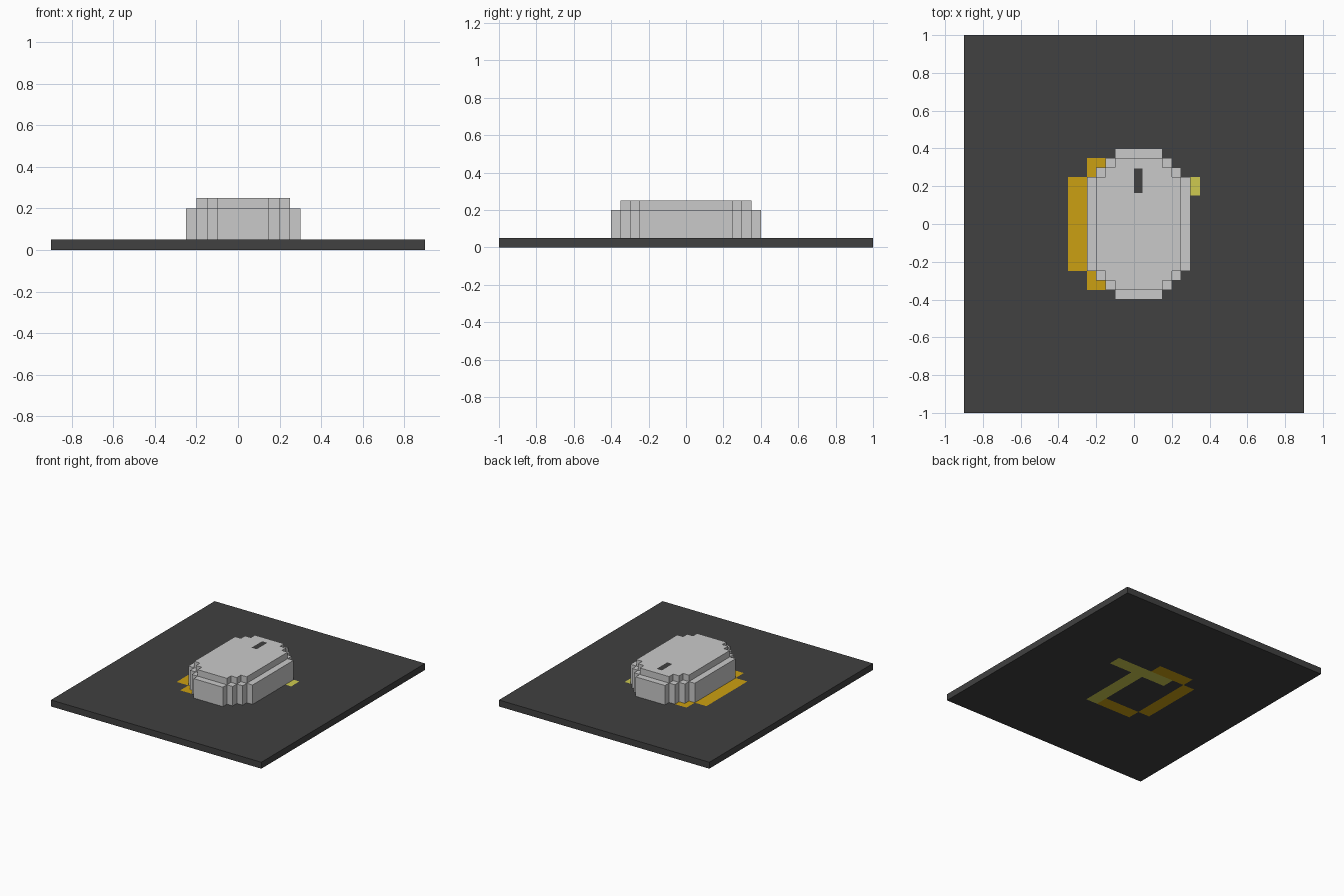
import bpy, bmesh
from mathutils import Vector

if "Cube" in bpy.data.objects:
    bpy.data.objects.remove(bpy.data.objects["Cube"])


def material(name, rgb):
    m = bpy.data.materials.new(name)
    m.diffuse_color = (*rgb, 1)
    m.use_nodes = True
    m.node_tree.nodes["Principled BSDF"].inputs["Base Color"].default_value = m.diffuse_color
    return m


GREY = material("light grey", (0.59, 0.59, 0.59))
DARK = material("charcoal", (0.052, 0.052, 0.052))
ORANGE = material("amber", (0.60, 0.35, 0.006))
YELLOW = material("pale yellow", (0.62, 0.59, 0.08))


def prism(name, outline, z0, z1, mats, inlays=()):
    """Extrude an outline; inlays are (material index, x0, x1, y0, y1) cut into the flat faces."""
    bm = bmesh.new()
    base = bm.faces.new([bm.verts.new((x, y, z0)) for x, y in outline])
    top = bmesh.ops.extrude_face_region(bm, geom=[base], use_keep_orig=True)["geom"]
    bmesh.ops.translate(bm, vec=(0, 0, z1 - z0),
                        verts=[g for g in top if isinstance(g, bmesh.types.BMVert)])
    bmesh.ops.recalc_face_normals(bm, faces=bm.faces)
    # cut along every inlay edge, then colour by rectangle
    xs = {v for r in inlays for v in r[1:3]}
    ys = {v for r in inlays for v in r[3:5]}
    cuts = [((x, 0, 0), (1, 0, 0)) for x in xs] + [((0, y, 0), (0, 1, 0)) for y in ys]
    for co, no in cuts:
        bmesh.ops.bisect_plane(bm, geom=bm.verts[:] + bm.edges[:] + bm.faces[:],
                               plane_co=Vector(co), plane_no=Vector(no))
    for f in bm.faces:
        c = f.calc_center_median()
        if abs(f.normal.z) > 0.5:
            for i, x0, x1, y0, y1 in inlays:
                if x0 < c.x < x1 and y0 < c.y < y1:
                    f.material_index = i
    mesh = bpy.data.meshes.new(name)
    bm.to_mesh(mesh)
    bm.free()
    for m in mats:
        mesh.materials.append(m)
    ob = bpy.data.objects.new(name, mesh)
    bpy.context.collection.objects.link(ob)
    return ob


def stepped_oval(cx, half_x, half_y, step=0.05, corners=3):
    """Rectangle whose corners are cut away in square stair steps."""
    quarter = []
    for k in range(corners + 1):
        x, y = half_x - k * step, half_y - (corners - k) * step
        quarter.append((x, y))
        if k < corners:
            quarter.append((x - step, y))
    pts = []
    for sx, sy in ((1, 1), (-1, 1), (-1, -1), (1, -1)):
        q = [(cx + sx * x, sy * y) for x, y in quarter]
        pts += q if sx * sy > 0 else q[::-1]
    return pts


# floor slab with coloured inlays showing on both faces
prism("floor_slab", [(-0.9, -1), (0.9, -1), (0.9, 1), (-0.9, 1)], 0, 0.05,
      [DARK, ORANGE, YELLOW],
      [(1, -0.35, -0.25, -0.25, 0.25),   # amber side bar
       (1, -0.25, 0.05, 0.25, 0.35),     # amber back bar
       (1, -0.25, 0.05, -0.35, -0.25),   # amber front bar
       (2, -0.15, 0.35, 0.15, 0.25),     # yellow cross bar
       (2, 0.05, 0.15, -0.35, 0.15)])    # yellow stem

# body: wide lower tier and a smaller raised lid with a dark marker
prism("body_lower_tier", stepped_oval(0.025, 0.275, 0.4), 0.05, 0.2, [GREY])
upper = stepped_oval(0.025, 0.225, 0.35, corners=2)
prism("body_lid", upper, 0.2, 0.25, [GREY, DARK], [(1, 0.0, 0.045, 0.165, 0.295)])
